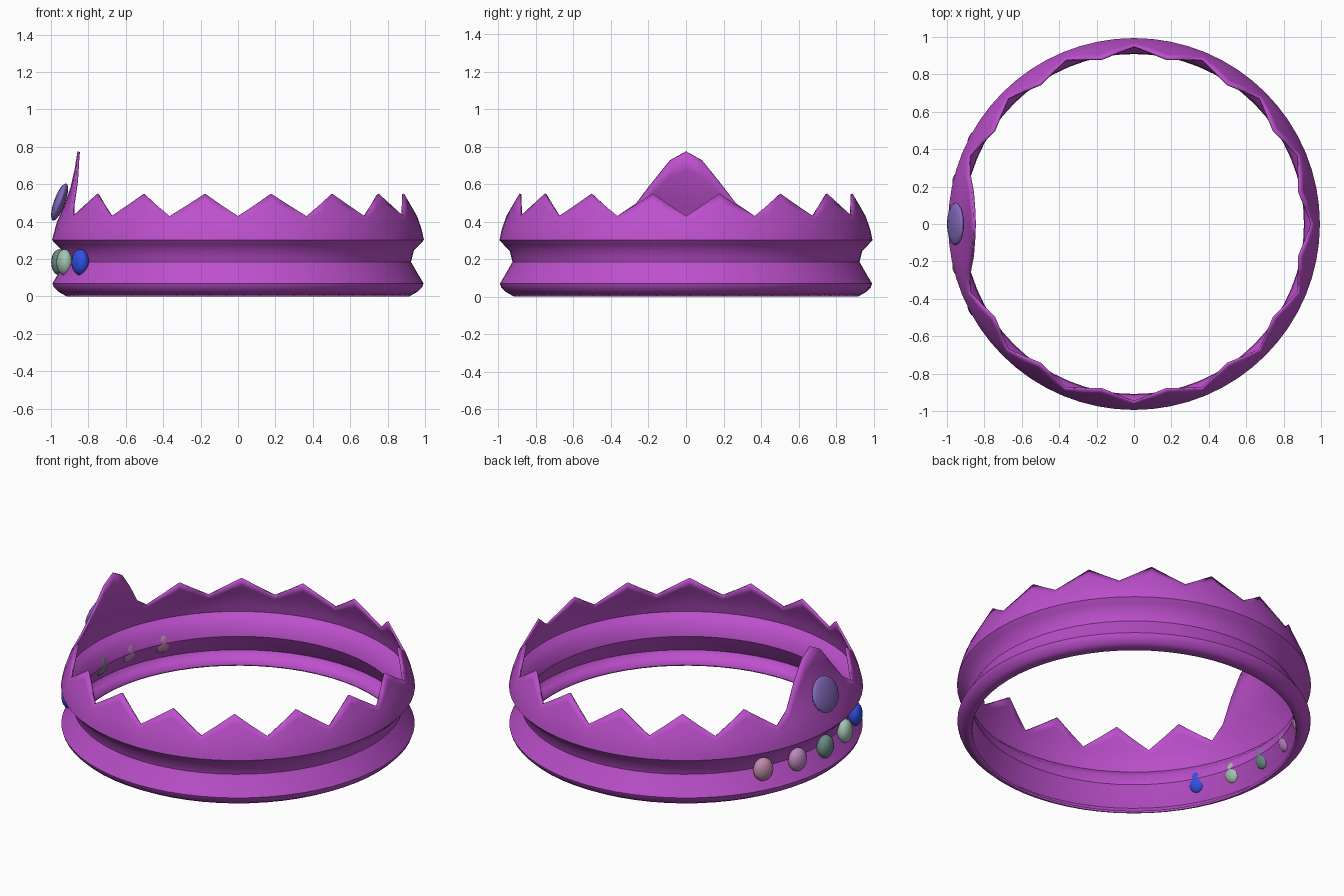
import bpy, bmesh
from math import sin, cos, radians, pi

if "Cube" in bpy.data.objects:
    bpy.data.objects.remove(bpy.data.objects["Cube"])

def material(name, rgb):
    m = bpy.data.materials.new(name)
    m.diffuse_color = (*rgb, 1)
    m.use_nodes = True
    m.node_tree.nodes["Principled BSDF"].inputs["Base Color"].default_value = m.diffuse_color
    return m

def smooth(ob, angle):
    bpy.ops.object.select_all(action='DESELECT')
    ob.select_set(True)
    bpy.context.view_layer.objects.active = ob
    bpy.ops.object.shade_smooth_by_angle(angle=radians(angle))

# Crown wall: outer profile (radius, z) of the grooved band
BAND = [(.915, 0), (.96, .025), (.985, .05), (.992, .07), (.965, .115), (.925, .185),
        (.94, .245), (.97, .275), (.994, .302)]
# Upper wall leans inward with height (z, radius)
LEAN = [(.302, .994), (.36, .982), (.43, .957), (.49, .927), (.55, .905), (.63, .882), (.775, .858)]
SEG = 64
TALL = {0: .775, 1: .728, 2: .62, 3: .495}   # large point at -x

def lean(z):
    for (z0, r0), (z1, r1) in zip(LEAN, LEAN[1:]):
        if z <= z1:
            return r0 + (r1 - r0) * (z - z0) / (z1 - z0)
    return LEAN[-1][1]

def top(i):
    d = min(i, SEG - i)
    return TALL.get(d, (.43, .49, .55, .49)[i % 4])

bm = bmesh.new()
columns = []
for i in range(SEG):
    a = pi + 2 * pi * i / SEG
    pts = list(BAND)
    for k in range(1, 6):
        z = .302 + (top(i) - .302) * k / 5
        pts.append((lean(z), z))
    columns.append([bm.verts.new((r * cos(a), r * sin(a), z)) for r, z in pts])
for i in range(SEG):
    c, n = columns[i], columns[(i + 1) % SEG]
    for k in range(len(c) - 1):
        bm.faces.new((c[k], n[k], n[k + 1], c[k + 1]))
mesh = bpy.data.meshes.new("crown_band")
bm.to_mesh(mesh)
bm.free()
crown = bpy.data.objects.new("crown_band", mesh)
bpy.context.collection.objects.link(crown)
mesh.materials.append(material("purple", (.51, .08, .61)))
smooth(crown, 35)
wall = crown.modifiers.new("wall", 'SOLIDIFY')
wall.thickness = .013
wall.offset = -1

# Oval gems set into the wall
def gem(name, angle, r, z, size, rgb, tilt=0):
    a = pi + radians(angle)
    bpy.ops.mesh.primitive_uv_sphere_add(segments=16, ring_count=10, radius=1,
                                         location=(r * cos(a), r * sin(a), z))
    ob = bpy.context.object
    ob.name = name
    ob.scale = size
    ob.rotation_euler = (0, radians(tilt), a)
    ob.data.materials.append(material(name + "_colour", rgb))
    smooth(ob, 40)

COLOURS = [(.55, .26, .42), (.52, .25, .52), (.15, .26, .24), (.36, .56, .45), (.03, .08, .75)]
for k, rgb in enumerate(COLOURS):
    gem(f"small_gem_{k + 1}", (k - 2) * 14, .955, .183, (.044, .06, .07), rgb)
gem("large_gem", 0, .954, .505, (.03, .115, .105), (.24, .15, .52), -20)
